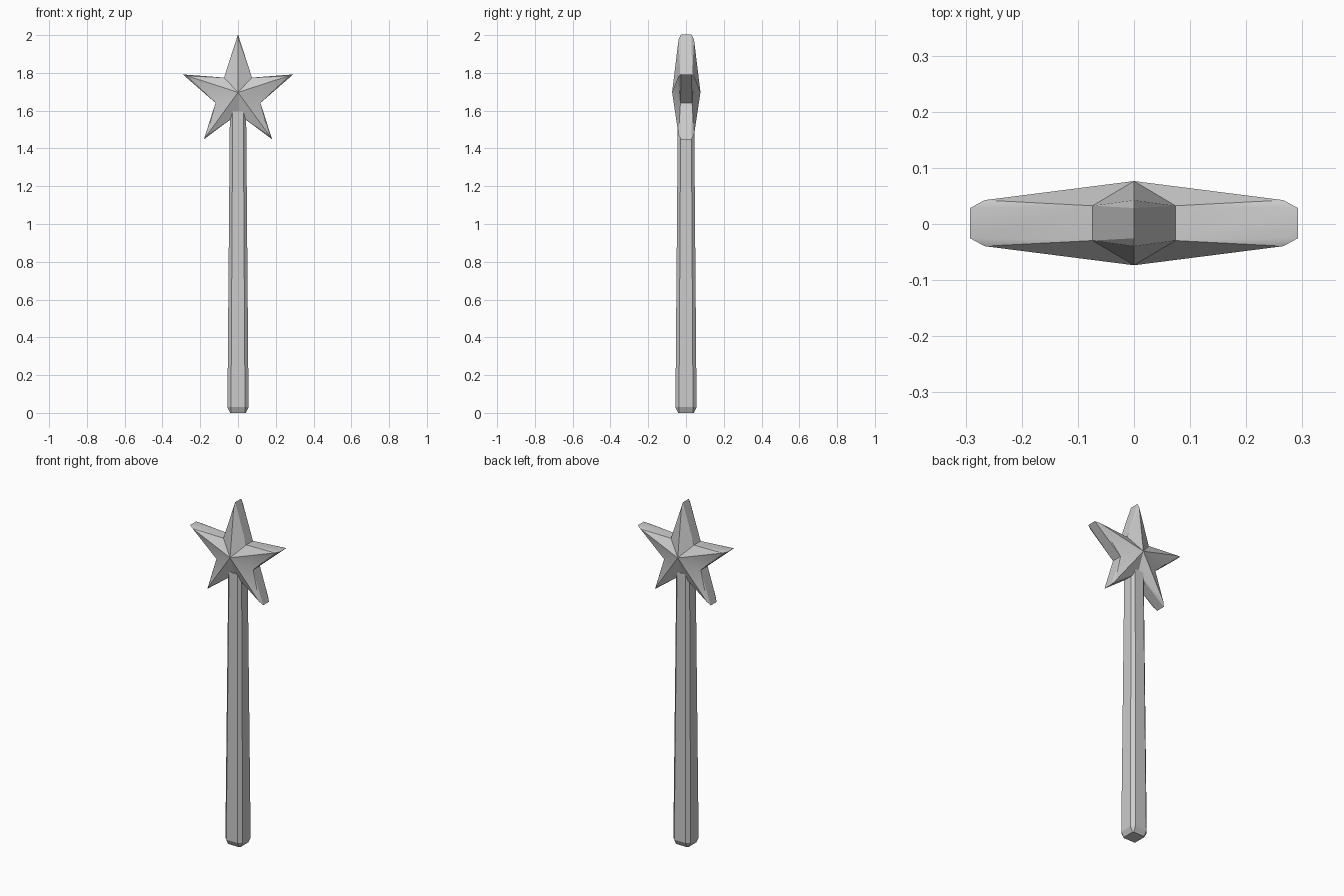
import bpy, bmesh
from math import sin, cos, pi, radians

if "Cube" in bpy.data.objects:
    bpy.data.objects.remove(bpy.data.objects["Cube"])

CZ, YO = 1.697, 0.0015   # star centre height, small depth offset


def finish(bm, name, smooth=None):
    bmesh.ops.recalc_face_normals(bm, faces=bm.faces)
    me = bpy.data.meshes.new(name)
    bm.to_mesh(me)
    bm.free()
    ob = bpy.data.objects.new(name, me)
    bpy.context.collection.objects.link(ob)
    if smooth:
        bpy.ops.object.select_all(action='DESELECT')
        ob.select_set(True)
        bpy.context.view_layer.objects.active = ob
        bpy.ops.object.shade_smooth_by_angle(angle=radians(smooth))
    return ob


# handle: tapered chamfered-square shaft, (z, half width, half flat width)
bm = bmesh.new()
rings = []
for z, w, f in [(0, 0.041, 0.036), (0.03, 0.056, 0.037), (1.595, 0.043, 0.028)]:
    pts = [(f, -w), (w, -f), (w, f), (f, w), (-f, w), (-w, f), (-w, -f), (-f, -w)]
    rings.append([bm.verts.new((x, y, z)) for x, y in pts])
for a, b in zip(rings, rings[1:]):
    for i in range(8):
        j = (i + 1) % 8
        bm.faces.new((a[i], a[j], b[j], b[i]))
bm.faces.new(rings[0])
bm.faces.new(rings[-1])
finish(bm, "handle")

# star: raised centre, ridged arms with chamfered tips, flat rim
bm = bmesh.new()
valleys = [(0.074, 1.775), (0.119, 1.641), (0, 1.583), (-0.119, 1.641), (-0.074, 1.775)]
sides = []
for s in (-1, 1):
    def vert(x, z, y):
        return bm.verts.new((x, s * y + YO, z))
    centre = vert(0, CZ, 0.075)
    rim = []
    valley = [vert(x, z, 0.031) for x, z in valleys]
    for i in range(5):
        a = i * 2 * pi / 5
        ridge = vert(0.28 * sin(a), CZ + 0.28 * cos(a), 0.041)
        tip = vert(0.307 * sin(a), CZ + 0.307 * cos(a), 0.027)
        for v in (valley[i - 1], valley[i]):
            bm.faces.new((centre, ridge, v))
            bm.faces.new((ridge, tip, v))
        rim += [tip, valley[i]]
    sides.append(rim)
front, back = sides
for i in range(10):
    j = (i + 1) % 10
    bm.faces.new((front[i], front[j], back[j], back[i]))
finish(bm, "star", 30)
